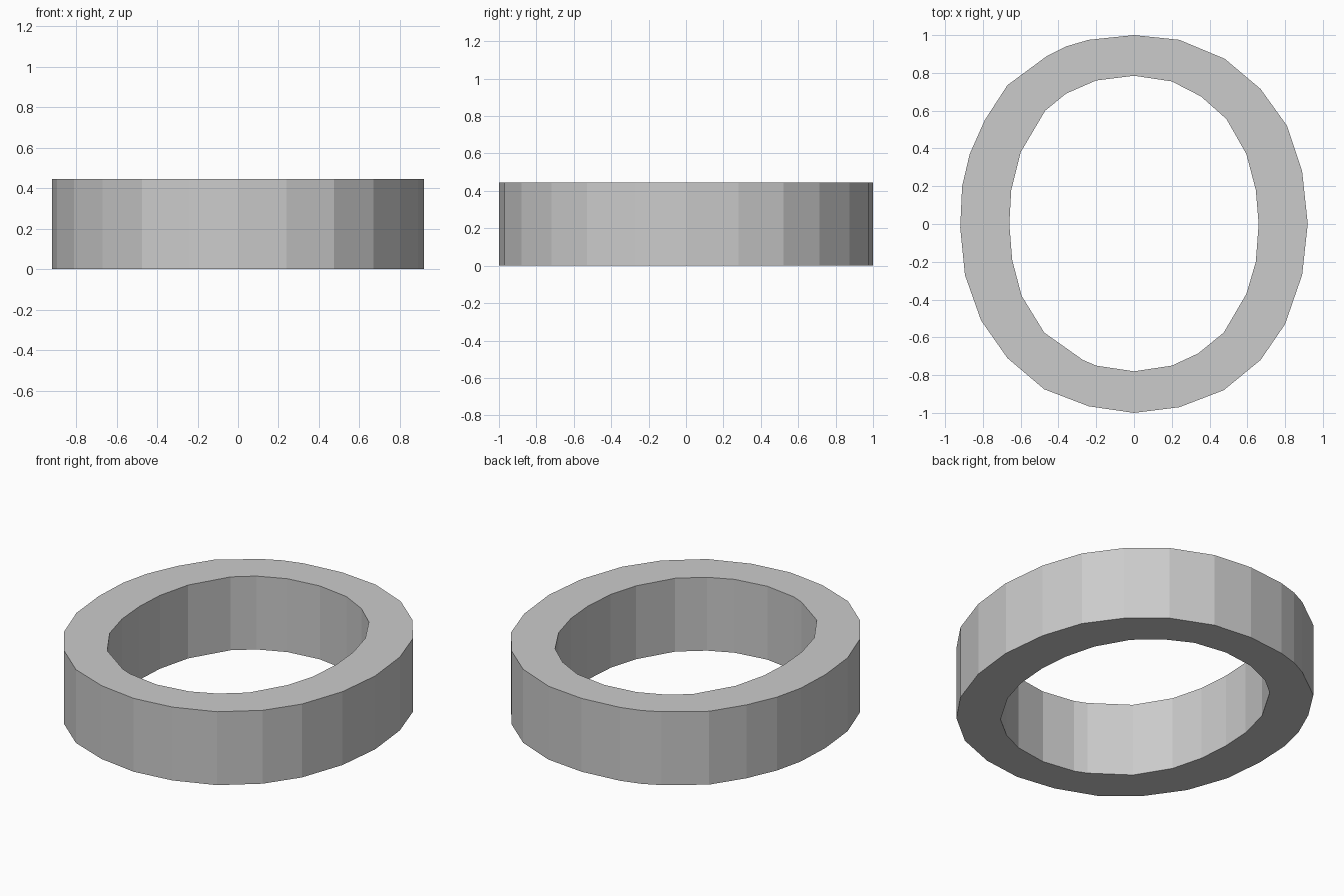
import bpy

if "Cube" in bpy.data.objects:
    bpy.data.objects.remove(bpy.data.objects["Cube"])

HEIGHT = 0.445

# Outer and inner outlines, clockwise from the back
outer = [(0, 1), (.24, .975), (.48, .875), (.67, .715), (.81, .52), (.89, .28),
         (.92, 0), (.89, -.27), (.80, -.53), (.67, -.72), (.475, -.88), (.24, -.97),
         (0, -1), (-.24, -.965), (-.475, -.875), (-.67, -.71), (-.81, -.51),
         (-.895, -.27), (-.92, -.02), (-.91, .2), (-.87, .37), (-.79, .55),
         (-.67, .735), (-.46, .89), (-.36, .94), (-.24, .975)]
inner = [(0, .785), (.2, .755), (.355, .675), (.49, .555), (.595, .37), (.645, .18),
         (.66, 0), (.645, -.2), (.595, -.37), (.475, -.575), (.34, -.685), (.2, -.75),
         (0, -.78), (-.2, -.75), (-.27, -.72), (-.475, -.575), (-.595, -.38),
         (-.645, -.19), (-.66, 0), (-.65, .18), (-.6, .38), (-.47, .6),
         (-.36, .69), (-.2, .76)]

# Filled 2D curve: the inner outline becomes the hole, extrusion gives the wall
curve = bpy.data.curves.new("oval_ring", 'CURVE')
curve.dimensions = '2D'
curve.fill_mode = 'BOTH'
curve.extrude = HEIGHT / 2
for outline in (outer, inner):
    spline = curve.splines.new('POLY')
    spline.points.add(len(outline) - 1)
    for point, (x, y) in zip(spline.points, outline):
        point.co = (x, y, 0, 1)
    spline.use_cyclic_u = True
    spline.use_smooth = False

ring = bpy.data.objects.new("oval_ring", curve)
bpy.context.collection.objects.link(ring)
ring.location.z = HEIGHT / 2

# Bake to a mesh
ring.select_set(True)
bpy.context.view_layer.objects.active = ring
bpy.ops.object.convert(target='MESH')
bpy.ops.object.mode_set(mode='EDIT')
bpy.ops.mesh.select_all(action='SELECT')
bpy.ops.mesh.remove_doubles(threshold=0.0005)
bpy.ops.mesh.normals_make_consistent(inside=False)
bpy.ops.object.mode_set(mode='OBJECT')
bpy.ops.object.shade_flat()
